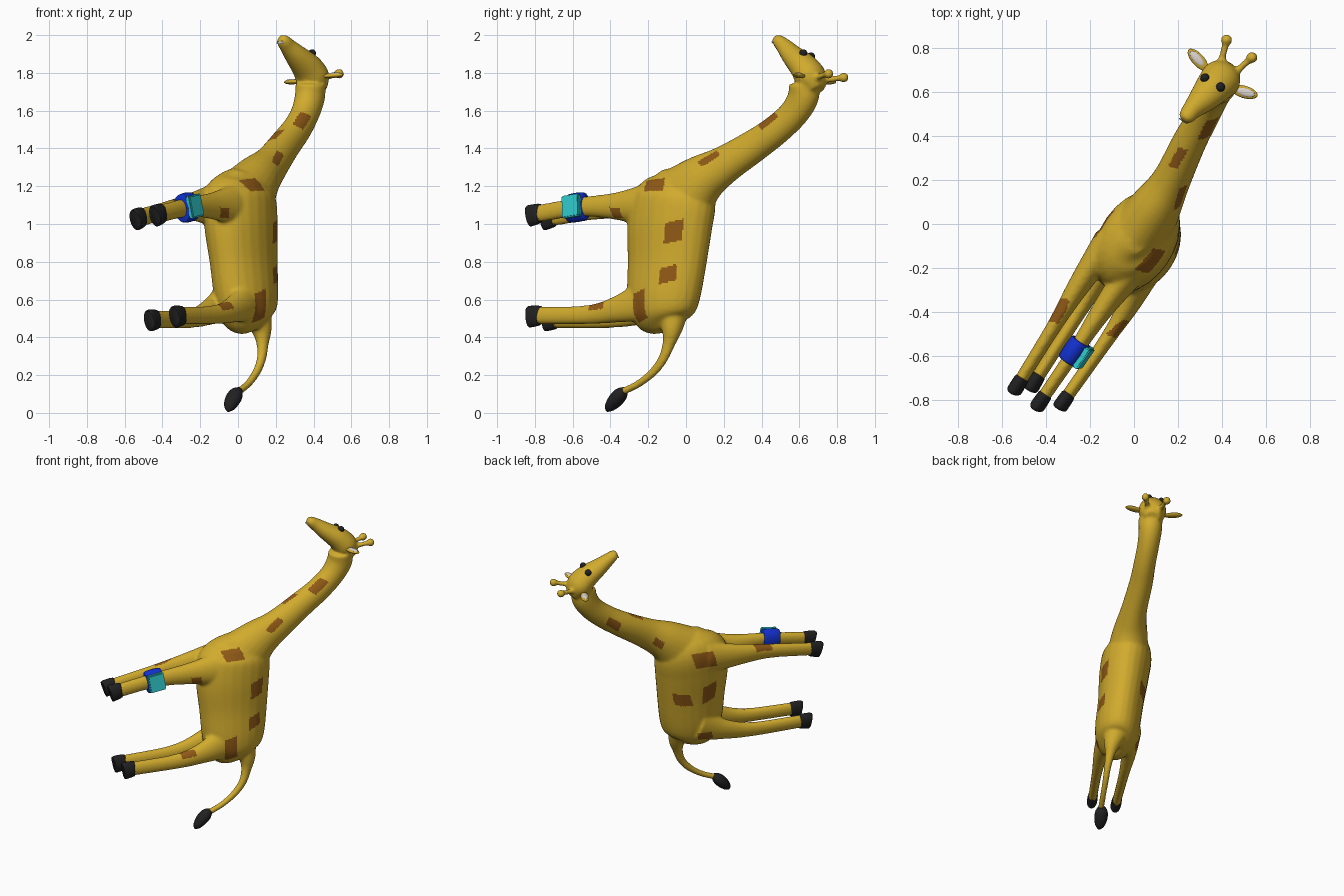
import bpy, bmesh, math
from mathutils import Vector as V, Matrix

cube = bpy.data.objects.get("Cube")
if cube:
    bpy.data.objects.remove(cube, do_unlink=True)


def material(name, r, g, b):
    m = bpy.data.materials.new(name)
    m.use_nodes = True
    m.diffuse_color = (r, g, b, 1)
    bsdf = m.node_tree.nodes["Principled BSDF"]
    bsdf.inputs["Base Color"].default_value = (r, g, b, 1)
    bsdf.inputs["Roughness"].default_value = 0.6
    return m


HIDE = material("yellow_hide", .64, .41, .027)
SPOT = material("brown_spot", .28, .1, .008)
BLACK = material("black_hoof", .015, .015, .016)
BLUE = material("blue_strap", .006, .03, .62)
CYAN = material("cyan_dial", .03, .6, .62)
PALE = material("pale_inner_ear", .7, .64, .6)

# The animal's own axes: back, side and spine
BACK = V((.559, .829, 0))
SIDE = V((.829, -.559, .14)).normalized()
SPINE = SIDE.cross(BACK).normalized()
NECK = V((.35, .65, .55)).normalized()


def add_object(name, bm, mat, smooth=True):
    bmesh.ops.recalc_face_normals(bm, faces=bm.faces)
    me = bpy.data.meshes.new(name)
    bm.to_mesh(me)
    bm.free()
    me.materials.append(mat)
    me.polygons.foreach_set("use_smooth", [smooth] * len(me.polygons))
    ob = bpy.data.objects.new(name, me)
    bpy.context.collection.objects.link(ob)
    return ob


def spline(pts, steps=5):
    """Catmull-Rom resampling of x, y, z, side radius, other radius."""
    p = [V(q) for q in pts]
    p = [p[0] * 2 - p[1]] + p + [p[-1] * 2 - p[-2]]
    out = []
    for a, b, c, d in zip(p, p[1:], p[2:], p[3:]):
        for i in range(steps):
            t = i / steps
            out.append(b + (c - a) * (t / 2) + (a * 2 - b * 5 + c * 4 - d) * (t * t / 2)
                       + (b * 3 - a - c * 3 + d) * (t ** 3 / 2))
    return out + [p[-2]]


def tube(bm, pts, sides=24):
    """Elliptical loft along a path."""
    pts = spline(pts)
    pos = [V(q[:3]) for q in pts]
    rings = []
    for i, q in enumerate(pts):
        t = (pos[min(i + 1, len(pos) - 1)] - pos[max(i - 1, 0)]).normalized()
        lat = (SIDE - t * SIDE.dot(t)).normalized()
        up = t.cross(lat)
        ring = []
        for k in range(sides):
            a = math.tau * k / sides
            ring.append(bm.verts.new(pos[i] + lat * (max(q[3], .003) * math.cos(a))
                                     + up * (max(q[4], .003) * math.sin(a))))
        rings.append(ring)
    for r, s in zip(rings, rings[1:]):
        for k in range(sides):
            j = (k + 1) % sides
            bm.faces.new((r[k], r[j], s[j], s[k]))
    bm.faces.new(rings[0])
    bm.faces.new(rings[-1])


def ball(bm, centre, axes, sizes):
    """Ellipsoid with its own three axes."""
    x, y, z = axes
    m = Matrix((x * sizes[0], y * sizes[1], z * sizes[2])).transposed().to_4x4()
    m.translation = centre
    bmesh.ops.create_uvsphere(bm, u_segments=24, v_segments=14, radius=1, matrix=m)


AXES = (SIDE, BACK, SPINE)
skin = bmesh.new()

# Trunk, neck, head and tail
tube(skin, [(.07, -.11, .44, .05, .08), (.055, -.12, .5, .12, .17), (.045, -.12, .6, .145, .21),
            (.03, -.1, .8, .15, .232), (.015, -.085, 1, .163, .25), (.01, -.06, 1.15, .16, .24),
            (.02, -.06, 1.24, .11, .17), (.03, -.07, 1.29, .04, .07)])
tube(skin, [(.03, -.03, 1.12, .14, .2), (.1, .08, 1.23, .115, .14), (.17, .2, 1.31, .087, .105),
            (.25, .37, 1.42, .077, .088), (.31, .48, 1.5, .072, .082), (.355, .57, 1.585, .072, .08),
            (.38, .62, 1.67, .077, .085), (.385, .625, 1.74, .08, .08)])
tube(skin, [(.43, .7, 1.71, .05, .04), (.4, .665, 1.77, .09, .08), (.365, .625, 1.83, .085, .075),
            (.31, .565, 1.89, .065, .058), (.265, .52, 1.94, .046, .044),
            (.238, .487, 1.972, .037, .033), (.225, .472, 1.985, .02, .018)])
tube(skin, [(.1, -.07, .52, .08, .08), (.125, -.075, .44, .055, .055), (.13, -.09, .37, .033, .035),
            (.125, -.12, .29, .024, .027), (.1, -.17, .22, .021, .024),
            (.055, -.25, .155, .02, .02), (0, -.34, .11, .02, .02)])

# Legs: hoof end, middle, thigh and root inside the trunk
THICK = ((.029, .047), (.034, .051), (.05, .073), (.07, .12))
legs = {
    "front_leg_right": ((-.41, -.785, 1.055), (-.26, -.565, 1.09), (-.13, -.37, 1.095), (0, -.2, 1.1)),
    "front_leg_left": ((-.515, -.71, 1.035), (-.36, -.46, 1.075), (-.25, -.28, 1.09), (-.11, -.07, 1.1)),
    "hind_leg_right": ((-.305, -.785, .515), (-.12, -.52, .52), (-.02, -.36, .55), (.06, -.2, .6)),
    "hind_leg_left": ((-.44, -.7, .495), (-.25, -.4, .5), (-.14, -.22, .54), (-.04, -.08, .6)),
}
for name, pts in legs.items():
    tube(skin, [p + r for p, r in zip(pts, THICK)])
    end = V(pts[0])
    way = (end - V(pts[1])).normalized()
    bm = bmesh.new()
    hoof = [(-.012, .026, .045), (-.008, .032, .053), (.05, .034, .058), (.058, .028, .05)]
    tube(bm, [(*(end + way * d - SPINE * max(d, 0) * .1), w, h) for d, w, h in hoof])
    add_object(name.replace("leg", "hoof"), bm, BLACK)

# Horns with round knobs
for root, tip in (((.39, .71, 1.76), (.42, .835, 1.775)), ((.44, .67, 1.77), (.535, .755, 1.795))):
    a, b = V(root), V(tip)
    tube(skin, [(*a, .026, .026), (*a.lerp(b, .4), .017, .017), (*b, .016, .016)], 16)
    ball(skin, b, AXES, (.027, .027, .027))

# Fuse into one smooth hide
body = add_object("body", skin, HIDE)
rm = body.modifiers.new("fuse", "REMESH")
rm.mode = "VOXEL"
rm.voxel_size = .009
sm = body.modifiers.new("soften", "SMOOTH")
sm.factor = .5
sm.iterations = 8
graph = bpy.context.evaluated_depsgraph_get()
mesh = bpy.data.meshes.new_from_object(body.evaluated_get(graph))
body.modifiers.clear()
body.data = mesh
mesh.materials.clear()
mesh.materials.append(HIDE)
mesh.materials.append(SPOT)
bpy.context.view_layer.update()

# Spots: point, long axis, half length, half width
spots = [
    ((.07, -.16, 1.2), BACK, .065, .042), ((.21, -.07, .96), SPINE, .055, .05),
    ((.21, -.1, .735), SPINE, .042, .045), ((.12, -.25, .565), SPINE, .078, .042),
    ((-.06, -.48, .575), BACK, .05, .025), ((-.07, -.37, 1.06), BACK, .035, .028),
    ((.185, .14, 1.33), NECK, .06, .024), ((.34, .43, 1.55), NECK, .06, .032),
    ((.2, .3, 1.47), NECK, .055, .022), ((-.125, -.02, 1.12), BACK, .075, .055),
    ((-.043, .098, .82), BACK, .06, .045), ((-.185, -.058, .85), SPINE, .065, .05),
    ((-.135, -.05, .51), BACK, .05, .032), ((-.35, -.39, 1.13), BACK, .06, .028),
    ((.085, .2, 1.27), NECK, .04, .025), ((.24, .49, 1.47), NECK, .055, .03),
]
for point, axis, half_long, half_wide in spots:
    _, at, n, _ = body.closest_point_on_mesh(V(point))
    along = (axis - n * axis.dot(n)).normalized()
    across = n.cross(along)
    for f in mesh.polygons:
        d = f.center - at
        if (d.length < .12 and f.normal.dot(n) > .2 and abs(d.dot(along) + d.dot(across) * .3) < half_long
                and abs(d.dot(across)) < half_wide):
            f.material_index = 1
mesh.polygons.foreach_set("use_smooth", [True] * len(mesh.polygons))

# Ears with pale insides
for name, root, tip in (("left_ear", (.34, .69, 1.755), (.25, .79, 1.75)),
                        ("right_ear", (.43, .62, 1.78), (.558, .582, 1.79))):
    a, b = V(root), V(tip)
    way = (b - a).normalized()
    across = V((0, 0, 1)).cross(way).normalized()
    axes = (way, across, way.cross(across))
    bm = bmesh.new()
    ball(bm, a.lerp(b, .55), axes, ((b - a).length * .47, .028, .013))
    add_object(name, bm, HIDE)
    bm = bmesh.new()
    ball(bm, a.lerp(b, .6) + axes[2] * .008, axes, ((b - a).length * .32, .019, .008))
    add_object(name + "_inside", bm, PALE)

# Eyes sit on the forehead
for name, point in (("left_eye", (.32, .665, 1.89)), ("right_eye", (.39, .62, 1.9))):
    _, at, n, _ = body.closest_point_on_mesh(V(point))
    bm = bmesh.new()
    ball(bm, at, AXES, (.021, .021, .021))
    add_object(name, bm, BLACK)

# Pale mouth line under the nose
_, at, n, _ = body.closest_point_on_mesh(V((.215, .45, 1.955)))
bm = bmesh.new()
ball(bm, at, (SIDE, n, SIDE.cross(n)), (.025, .004, .007))
add_object("mouth", bm, PALE)

# Tail tuft
bm = bmesh.new()
tube(bm, [(.01, -.325, .122, .018, .018), (-.01, -.345, .1, .04, .036), (-.03, -.375, .065, .043, .038),
          (-.045, -.405, .03, .03, .026), (-.052, -.42, .01, .008, .008)])
add_object("tail_tuft", bm, BLACK)

# Strap and dial round the right front leg
a, b = V(legs["front_leg_right"][0]), V(legs["front_leg_right"][1])
way = (b - a).normalized()
mid = a.lerp(b, .94)
bm = bmesh.new()
tube(bm, [(*(mid + way * d), w, h) for d, w, h in
          ((-.055, .04, .06), (-.05, .05, .074), (0, .053, .079), (.05, .05, .074), (.055, .04, .06))])
add_object("strap", bm, BLUE)
lat = (SIDE - way * SIDE.dot(way)).normalized()
m = Matrix((way * .11, lat * .03, way.cross(lat) * .12)).transposed().to_4x4()
m.translation = mid + lat * .05
bm = bmesh.new()
bmesh.ops.create_cube(bm, size=1, matrix=m)
bmesh.ops.bevel(bm, geom=bm.edges[:], offset=.006, segments=2, affect="EDGES")
add_object("dial", bm, CYAN, False)
